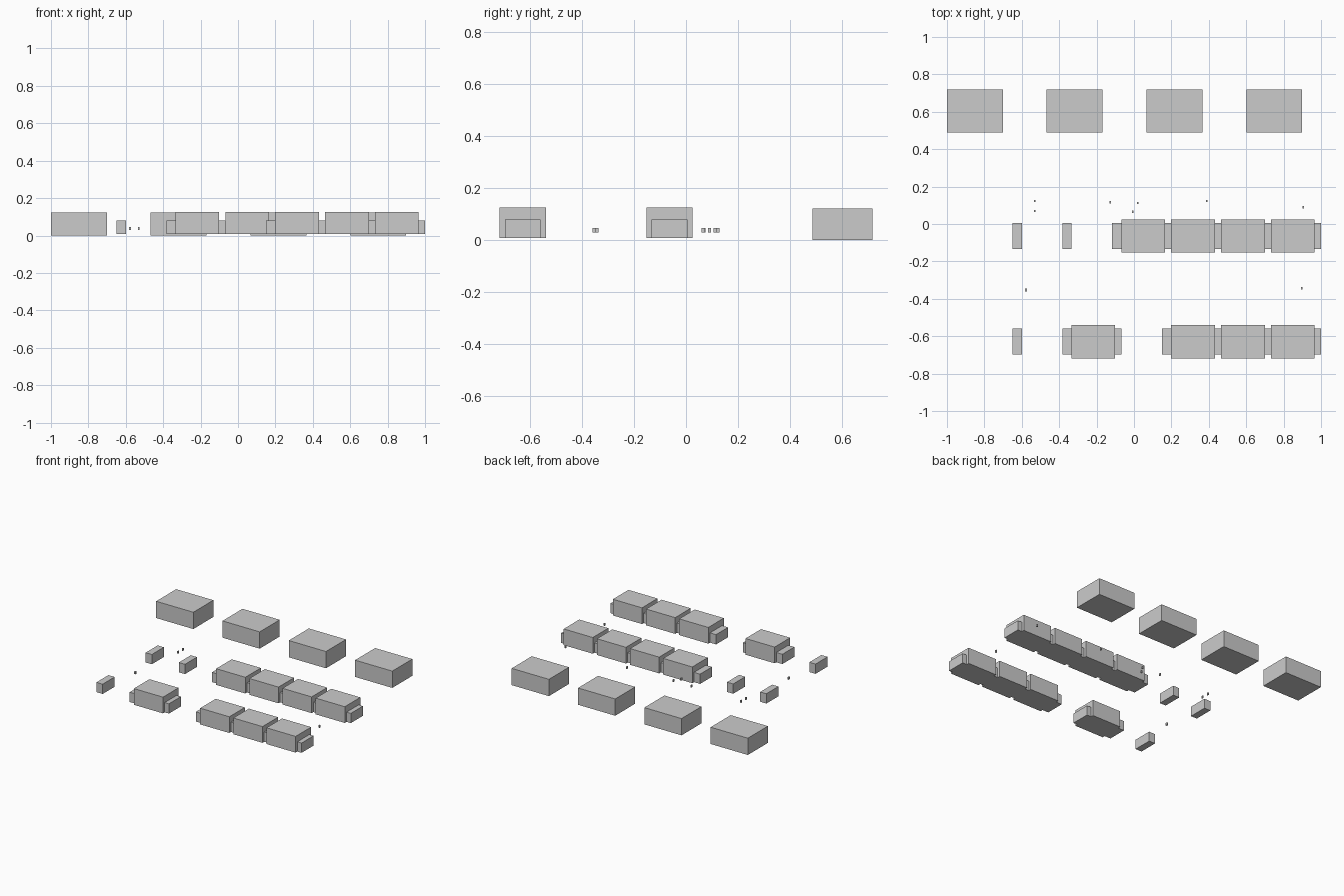
import bpy
import bmesh

if "Cube" in bpy.data.objects:
    bpy.data.objects.remove(bpy.data.objects["Cube"])


def box(name, x, y, z):
    """Axis-aligned box from (min, max) ranges."""
    bm = bmesh.new()
    bmesh.ops.create_cube(bm, size=1)
    for v in bm.verts:
        for i, (lo, hi) in enumerate((x, y, z)):
            v.co[i] = hi if v.co[i] > 0 else lo
    mesh = bpy.data.meshes.new(name)
    bm.to_mesh(mesh)
    bm.free()
    obj = bpy.data.objects.new(name, mesh)
    bpy.context.collection.objects.link(obj)
    return obj


PITCH = 0.2667

# Back row of large blocks
for i in range(4):
    x = -1 + 2 * PITCH * i
    box("large_block", (x, x + 0.299), (0.488, 0.718), (0, 0.122))

# Two rows: medium blocks overlapping evenly spaced low dividers
rows = [(-0.064, (0, 1, 2, 3)), (-0.629, (-1, 1, 2, 3))]
for yc, slots in rows:
    for s in slots:
        x = -0.068 + PITCH * s
        box("medium_block", (x, x + 0.234), (yc - 0.089, yc + 0.089), (0.008, 0.126))
    for i in range(7):
        x = -0.65 + PITCH * i
        box("low_divider", (x, x + 0.05), (yc - 0.069, yc + 0.069), (0.008, 0.079))

# Tiny scattered markers
markers = [(-0.53, 0.123), (-0.53, 0.069), (-0.126, 0.116), (-0.008, 0.066),
           (0.021, 0.112), (0.388, 0.123), (0.906, 0.090), (0.896, -0.343)]
for x, y in markers:
    box("small_marker", (x - 0.004, x + 0.004), (y - 0.006, y + 0.006), (0.029, 0.046))
box("wide_marker", (-0.584, -0.573), (-0.361, -0.346), (0.029, 0.046))
